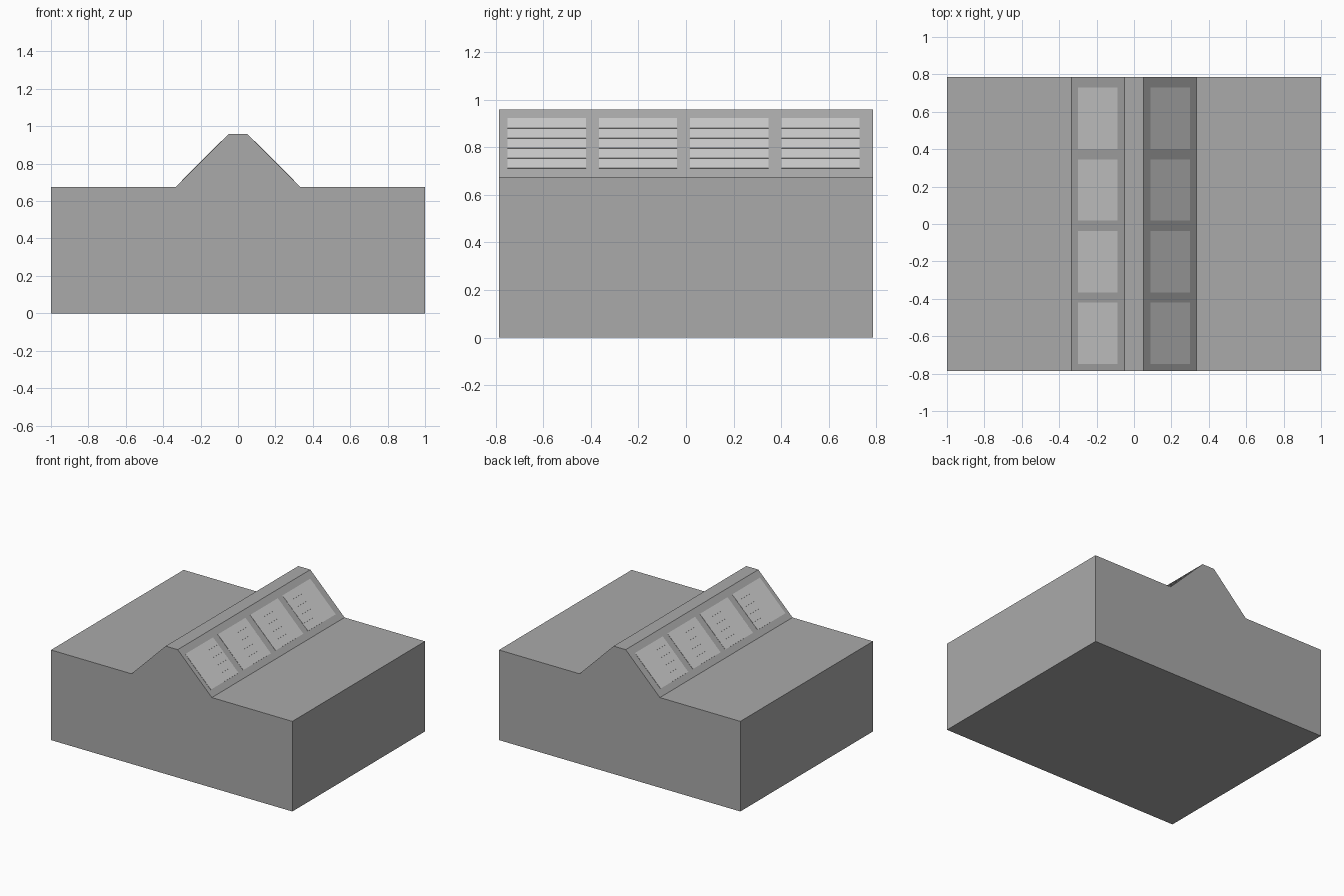
import bpy, bmesh
from mathutils import Vector

if "Cube" in bpy.data.objects:
    bpy.data.objects.remove(bpy.data.objects["Cube"])


def grey(name, value):
    mat = bpy.data.materials.new(name)
    mat.diffuse_color = (value, value, value, 1)
    mat.use_nodes = True
    mat.node_tree.nodes["Principled BSDF"].inputs["Base Color"].default_value = mat.diffuse_color
    return mat


def extrude_profile(name, profile, y0, y1, mat):
    """Extrude a closed x/z outline along y."""
    bm = bmesh.new()
    face = bm.faces.new([bm.verts.new((x, y0, z)) for x, z in profile])
    ext = bmesh.ops.extrude_face_region(bm, geom=[face])
    moved = [v for v in ext["geom"] if isinstance(v, bmesh.types.BMVert)]
    bmesh.ops.translate(bm, verts=moved, vec=(0, y1 - y0, 0))
    bmesh.ops.recalc_face_normals(bm, faces=bm.faces)
    mesh = bpy.data.meshes.new(name)
    bm.to_mesh(mesh)
    bm.free()
    mesh.materials.append(mat)
    obj = bpy.data.objects.new(name, mesh)
    bpy.context.collection.objects.link(obj)
    return obj


wall_grey = grey("wall_grey", 0.4)
panel_grey = grey("panel_grey", 0.8)

# Main block with the raised ridge
half = [(1, 0), (1, 0.675), (0.333, 0.675), (0.05, 0.958)]
outline = half + [(-x, z) for x, z in reversed(half)]
extrude_profile("building_body", outline, -0.785, 0.785, wall_grey)

# Slatted skylight profile: shallow overlapping strips along the slope
top, bottom = Vector((0.087, 0.921)), Vector((0.298, 0.710))
out = Vector((1, 1)).normalized()
slats = 5
panel = [top - out * 0.01]
for i in range(slats):
    panel.append(top.lerp(bottom, i / slats) + out * 0.001)
    panel.append(top.lerp(bottom, (i + 1) / slats) + out * 0.003)
panel.append(bottom - out * 0.01)

# Four skylights on each slope
for side, sx in (("right", 1), ("left", -1)):
    profile = [(sx * p.x, p.y) for p in panel]
    for i in range(4):
        yc = -0.585 + i * 0.3833
        extrude_profile(f"skylight_{side}_{i + 1}", profile,
                        yc - 0.164, yc + 0.164, panel_grey)
